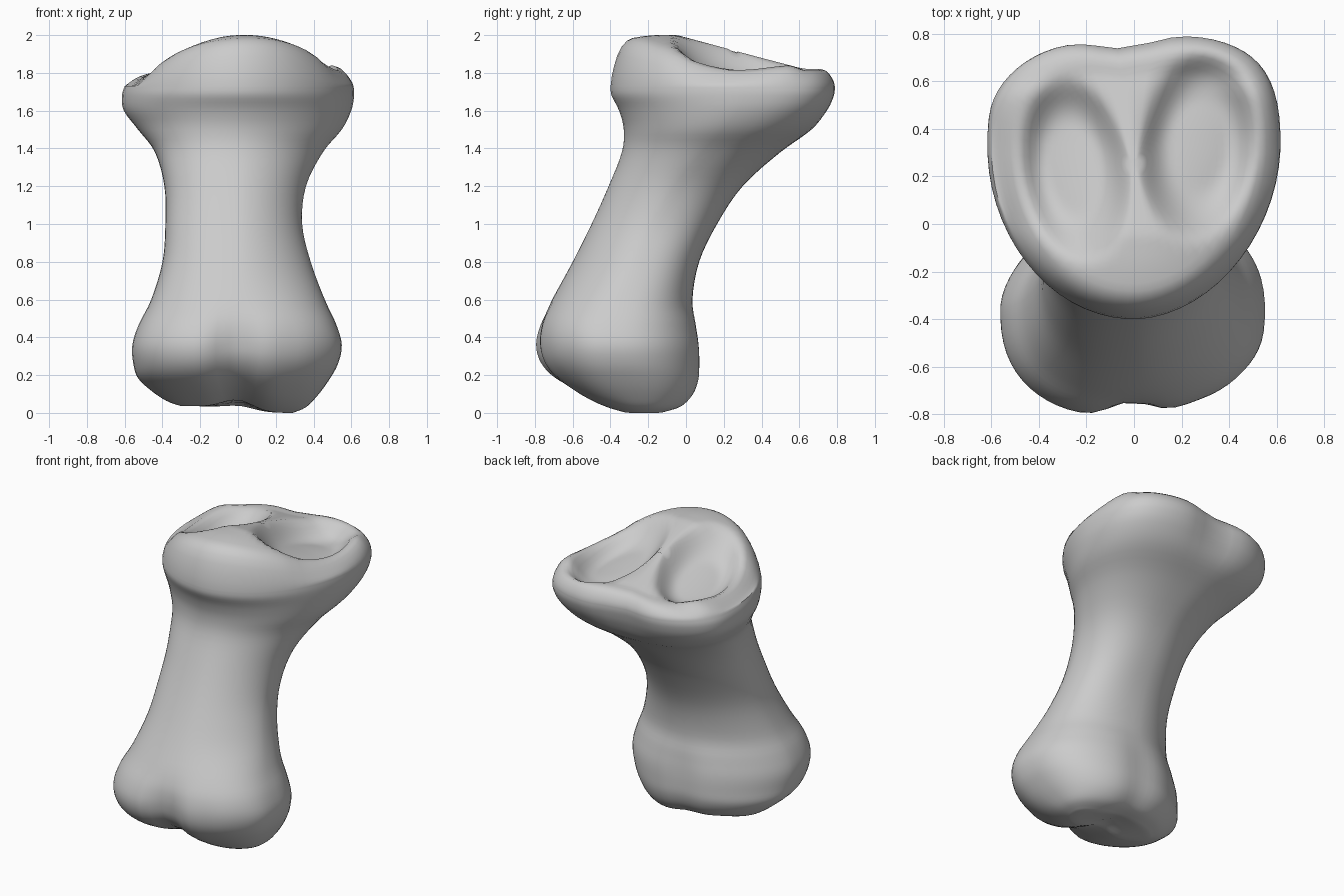
import bpy, bmesh, math
from mathutils import Vector

cube = bpy.data.objects.get("Cube")
if cube:
    bpy.data.objects.remove(cube, do_unlink=True)

SEGMENTS = 64
STEPS = 4

# Shaft sections: height, right, left, front, widest y, back
SECTIONS = [
    (0, -.3, .29, -.35, -.22, -.1),
    (.03, -.38, .36, -.45, -.23, -.01),
    (.09, -.46, .42, -.59, -.26, .05),
    (.17, -.53, .48, -.715, -.3, .08),
    (.26, -.555, .53, -.79, -.34, .085),
    (.36, -.56, .55, -.815, -.36, .08),
    (.47, -.525, .52, -.785, -.36, .06),
    (.6, -.46, .46, -.71, -.33, .035),
    (.8, -.4, .385, -.6, -.26, .07),
    (1, -.385, .34, -.5, -.17, .165),
    (1.2, -.39, .36, -.41, -.05, .3),
    (1.38, -.44, .45, -.34, .1, .5),
    (1.5, -.53, .55, -.33, .22, .67),
    (1.6, -.605, .6, -.355, .3, .75),
    (1.68, -.615, .615, -.395, .33, .785),
    (1.73, -.6, .612, -.4, .33, .79),
]


def clamp(value, low=0.0, high=1.0):
    return max(low, min(high, value))


def smooth(value):
    t = clamp(value)
    return t * t * (3 - 2 * t)


def mix(a, b, t):
    return a + (b - a) * t


def spline(a, b, c, d, t):
    """Smooth blend from b to c."""
    return b + t * ((c - a) + t * ((2 * a - 5 * b + 4 * c - d)
                    + t * (3 * (b - c) + d - a))) / 2


def squareness(z, is_left, is_back):
    """Fullness of a section corner: twisted shaft, egg-shaped upper end."""
    rising = smooth((z - .4) / .4)
    if is_left == is_back:
        shaft = mix(2.25, 2.45, rising) if is_back else 2.45
    else:
        shaft = mix(1.75, 1.9, rising) if is_back else mix(2.45, 1.8, rising)
    if is_back:
        head = 2.8
    else:
        head = 1.88 if is_left else 2
    return mix(shaft, head, smooth((z - 1.25) / .35))


def section_ring(section):
    """Rounded outline with separate extents on each side."""
    z, right, left, front, middle, back = section
    points = []
    for i in range(SEGMENTS):
        angle = math.tau * (i + .5) / SEGMENTS
        c, s = math.cos(angle), math.sin(angle)
        power = 2 / squareness(z, c > 0, s > 0)
        x = abs(c) ** power * (left if c > 0 else right)
        y = middle + abs(s) ** power * ((back if s > 0 else front) - middle)
        points.append(Vector((x, y, z)))
    return points


def shape_condyles(p):
    """Press the groove between the two knuckles of the lower end."""
    low = smooth((.62 - p.z) / .3)
    facing = 1 - .6 * smooth((p.y + .3) / .3)
    pull = .15 * low * facing * math.exp(-((p.x + .01) / .12) ** 2)
    q = p.copy()
    q.y += (-.3 - p.y) * pull
    q.z += (.45 - p.z) * pull
    q.y += .045 * low * smooth(p.x / .3) * smooth((-.4 - p.y) / .3)
    q.z += .035 * smooth(-p.x / .25) * smooth((.3 - p.z) / .3)
    return q


def shape_rim(p):
    """Dent the back of the flared upper end between its two lobes."""
    high = smooth((p.z - 1.4) / .3) * smooth((p.y - .4) / .3)
    q = p.copy()
    q.y -= high * (.05 * math.exp(-((p.x + .04) / .16) ** 2) - .05 * p.x)
    return q


def top_height(x, y):
    """Saddle of the upper end, highest toward the front."""
    ridge = 2 - .27 * clamp(y + .05, 0, .68) - .6 * max(0, -.12 - y) ** 2
    bow = .75 - 1.15 * clamp(y, 0, .35) - 1.4 * clamp(y - .35, 0, .2)
    return ridge - bow * x * x + .05 * x


def socket_depth(x, y):
    """Two long hollows either side of the centre ridge."""
    depth = 0
    for cx, cy, rx, ry, lean in ((-.25, .23, .24, .41, -.1), (.27, .33, .26, .42, .06)):
        u = (x - cx - lean * (y - cy)) / rx
        v = (y - cy) / ry
        depth += .125 * smooth(1.2 * (1 - u * u - v * v))
    return depth


# Shaft rings, smoothly interpolated
rings = []
last = len(SECTIONS) - 1
for k in range(last):
    quad = [SECTIONS[int(clamp(k + j, 0, last))] for j in (-1, 0, 1, 2)]
    for step in range(STEPS):
        blend = [spline(*values, step / STEPS) for values in zip(*quad)]
        rings.append(section_ring(blend))
rings.append(section_ring(SECTIONS[-1]))

# Underside rings
underside = Vector((0, -.2, 0))
rings = [[underside.lerp(p, s) for p in rings[0]] for s in (.1, .35, .6, .8)] + rings
rings = [[shape_rim(shape_condyles(p)) for p in ring] for ring in rings]

# Rounded lip, then the hollowed top
outline = rings[-1]
hub = Vector((0, .25, SECTIONS[-1][0]))
lip = [(.99, .24), (.972, .46), (.947, .68), (.91, .87), (.865, .965), (.82, 1)]
inner = [(.77 - .04 * i, 1) for i in range(19)]
for scale, rise in lip + inner:
    ring = []
    for p in outline:
        q = hub.lerp(p, scale)
        dish = socket_depth(q.x, q.y) * smooth((rise - .8) / .2)
        q.z += (top_height(q.x, q.y) - q.z) * rise - dish
        ring.append(q)
    rings.append(ring)

# Skin the rings
bm = bmesh.new()
loops = [[bm.verts.new(p) for p in ring] for ring in rings]
for a, b in zip(loops, loops[1:]):
    for i in range(SEGMENTS):
        j = (i + 1) % SEGMENTS
        bm.faces.new((a[i], a[j], b[j], b[i]))
bm.faces.new(list(reversed(loops[0])))
bm.faces.new(loops[-1])
bmesh.ops.recalc_face_normals(bm, faces=bm.faces)

mesh = bpy.data.meshes.new("finger_bone")
bm.to_mesh(mesh)
bm.free()
bone = bpy.data.objects.new("finger_bone", mesh)
bpy.context.collection.objects.link(bone)

# Plain grey material
grey = bpy.data.materials.new("bone_grey")
grey.use_nodes = True
colour = (.6, .6, .6, 1)
grey.diffuse_color = colour
grey.node_tree.nodes["Principled BSDF"].inputs["Base Color"].default_value = colour
mesh.materials.append(grey)

bpy.context.view_layer.objects.active = bone
bone.select_set(True)
bpy.ops.object.shade_smooth_by_angle(angle=math.radians(60))
